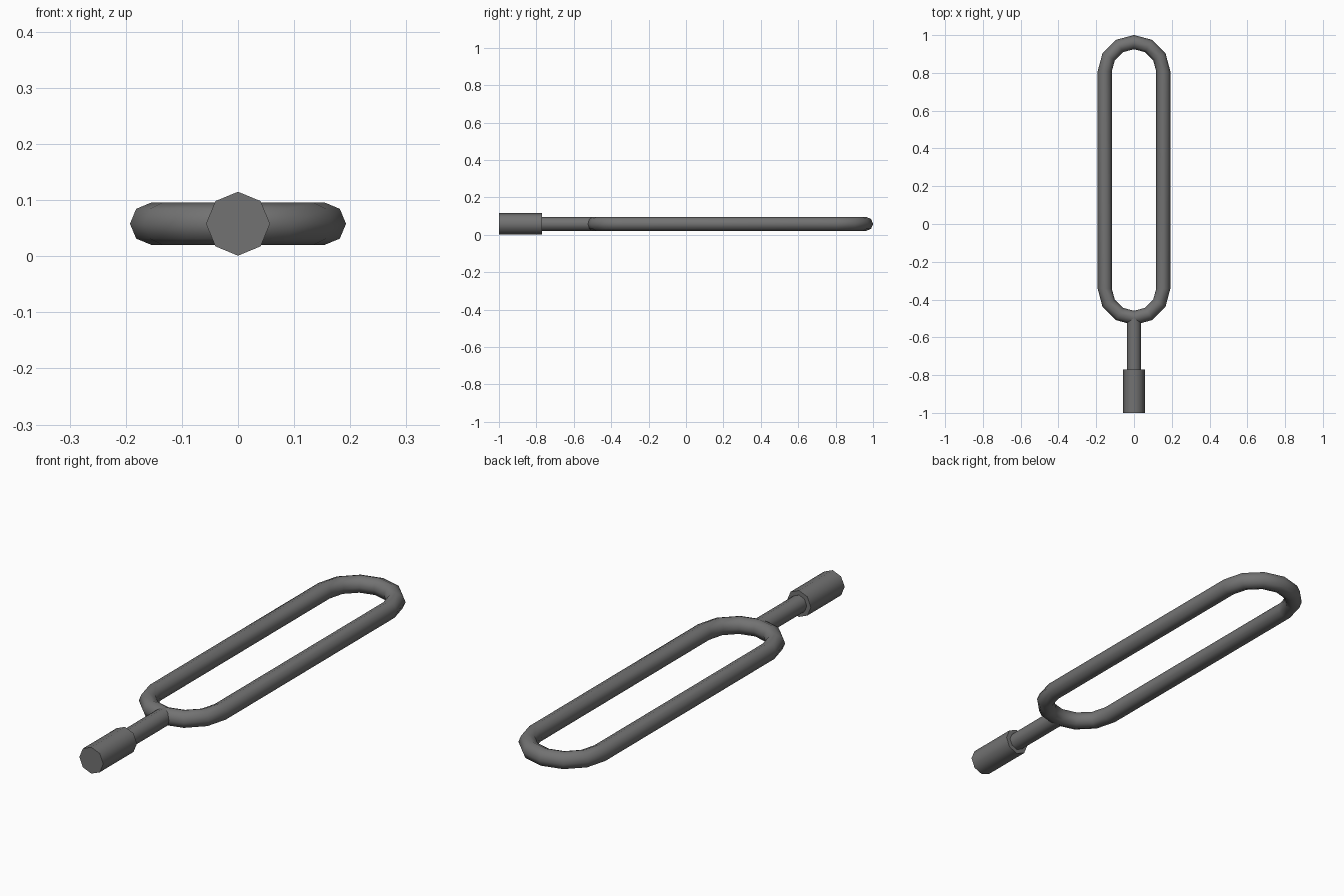
import bpy, bmesh, math

if "Cube" in bpy.data.objects:
    bpy.data.objects.remove(bpy.data.objects["Cube"])

Z = 0.058      # height of the centre line
TUBE = 0.0375  # wire radius
BEND = 0.155   # bend radius of the loop ends
SIDES = 8

metal = bpy.data.materials.new("dark grey metal")
metal.diffuse_color = (0.17, 0.17, 0.17, 1)
metal.use_nodes = True
metal.node_tree.nodes["Principled BSDF"].inputs["Base Color"].default_value = metal.diffuse_color


def finish(name, bm):
    bmesh.ops.recalc_face_normals(bm, faces=bm.faces)
    me = bpy.data.meshes.new(name)
    bm.to_mesh(me)
    bm.free()
    me.materials.append(metal)
    ob = bpy.data.objects.new(name, me)
    bpy.context.collection.objects.link(ob)
    bpy.ops.object.select_all(action='DESELECT')
    ob.select_set(True)
    bpy.context.view_layer.objects.active = ob
    bpy.ops.object.shade_smooth_by_angle(angle=math.radians(50))


def bridge(bm, a, b):
    for i in range(SIDES):
        j = (i + 1) % SIDES
        bm.faces.new((a[i], a[j], b[j], b[i]))


def rod(name, radius, y0, y1):
    # straight octagonal bar along y with a corner at the top
    bm = bmesh.new()
    angles = [math.tau * i / SIDES for i in range(SIDES)]
    ends = [[bm.verts.new((radius * math.cos(t), y, Z + radius * math.sin(t)))
             for t in angles] for y in (y0, y1)]
    bridge(bm, *ends)
    for ring in ends:
        bm.faces.new(ring)
    finish(name, bm)


# long closed loop: two half circles in 30 degree steps joined by straights
bm = bmesh.new()
rings = []
for cy, start in ((0.808, 0), (-0.342, 180)):
    for k in range(7):
        a = math.radians(start + 30 * k)
        ring = []
        for i in range(SIDES):
            t = math.tau * i / SIDES
            r = BEND + TUBE * math.cos(t)
            ring.append(bm.verts.new((r * math.cos(a), cy + r * math.sin(a),
                                      Z + TUBE * math.sin(t))))
        rings.append(ring)
for n, ring in enumerate(rings):
    bridge(bm, ring, rings[(n + 1) % len(rings)])
finish("loop", bm)

# stem and thicker grip
rod("stem", TUBE, -0.78, -0.497)
rod("grip", 0.057, -1.0, -0.77)
